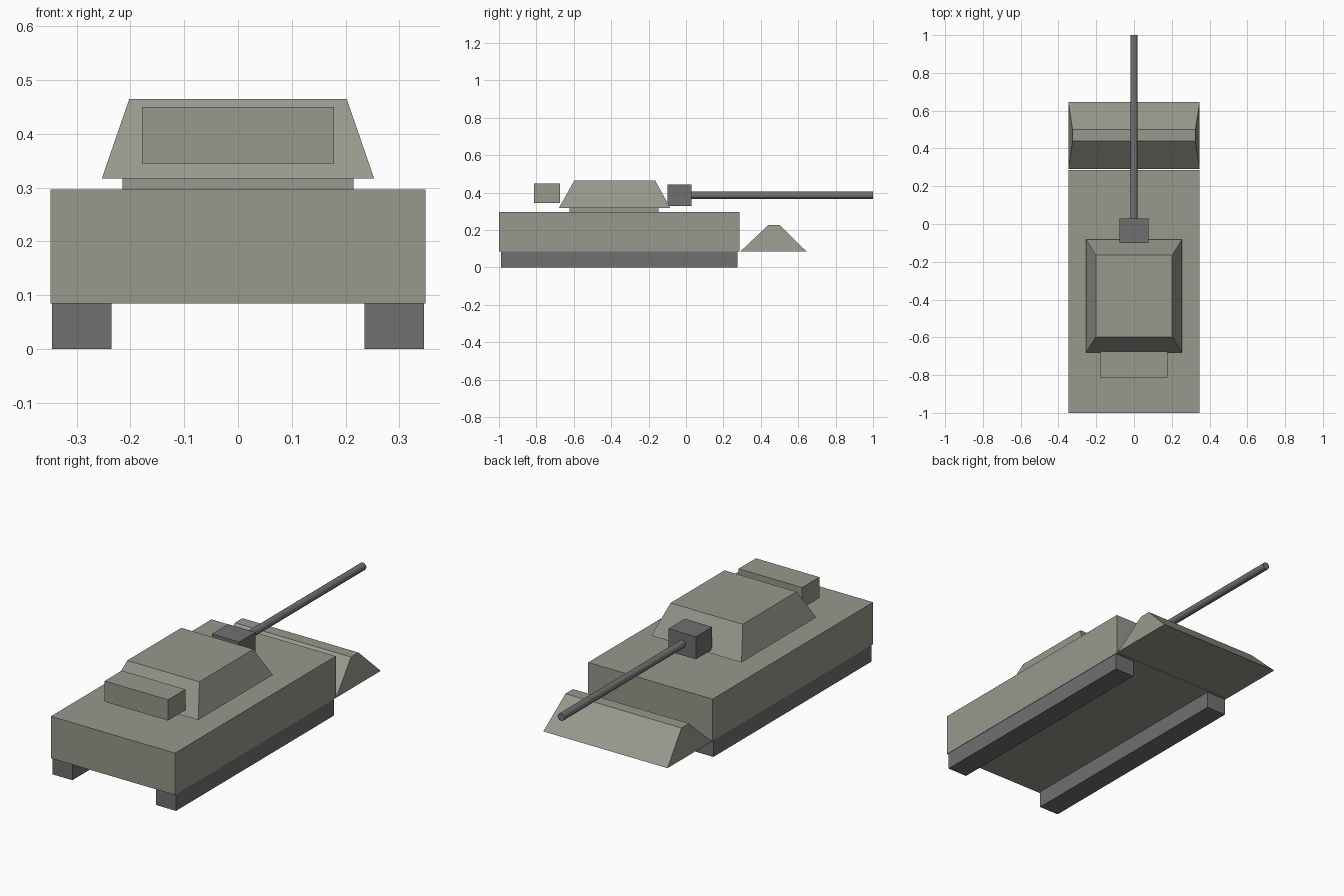
import bpy, bmesh, math
from mathutils import Vector

cube = bpy.data.objects.get("Cube")
if cube:
    bpy.data.objects.remove(cube, do_unlink=True)


def material(name, rgb):
    mat = bpy.data.materials.new(name)
    mat.use_nodes = True
    mat.diffuse_color = (*rgb, 1)
    mat.node_tree.nodes["Principled BSDF"].inputs["Base Color"].default_value = (*rgb, 1)
    return mat


olive = material("olive grey armour", (0.30, 0.32, 0.265))
steel = material("dark grey steel", (0.16, 0.16, 0.16))


def finish(name, bm, mat):
    bmesh.ops.recalc_face_normals(bm, faces=bm.faces)
    mesh = bpy.data.meshes.new(name)
    bm.to_mesh(mesh)
    bm.free()
    mesh.materials.append(mat)
    obj = bpy.data.objects.new(name, mesh)
    bpy.context.collection.objects.link(obj)
    return obj


def block(name, mat, x, y, z, top_x=None, top_y=None):
    """Box between (min, max) ranges; the top may have its own x and y ranges."""
    bm = bmesh.new()
    bmesh.ops.create_cube(bm, size=1)
    for v in bm.verts:
        top = v.co.z > 0
        xr = top_x if top and top_x else x
        yr = top_y if top and top_y else y
        v.co = Vector((xr[v.co.x > 0], yr[v.co.y > 0], z[top]))
    return finish(name, bm, mat)


def sym(half):
    return (-half, half)


# Hull and the sloped nose wedge
block("hull", olive, sym(0.348), (-1, 0.285), (0.085, 0.297))
block("nose_wedge", olive, sym(0.348), (0.29, 0.645), (0.085, 0.227),
      sym(0.325), (0.44, 0.5))

# Tracks on both sides
for side, x in (("left", (0.235, 0.346)), ("right", (-0.346, -0.235))):
    block(side + "_track", steel, x, (-0.99, 0.275), (0, 0.085))

# Turret with its base and rear storage box
block("turret_base", olive, sym(0.215), (-0.622, -0.147), (0.297, 0.317))
block("turret", olive, sym(0.253), (-0.68, -0.083), (0.317, 0.465),
      sym(0.202), (-0.597, -0.165))
block("turret_storage_box", olive, sym(0.178), (-0.813, -0.675), (0.345, 0.45))

# Gun mount and barrel
block("gun_mount", steel, sym(0.077), (-0.1, 0.03), (0.329, 0.443))
bpy.ops.mesh.primitive_cylinder_add(vertices=12, radius=0.019, depth=0.99,
                                    location=(0, 0.505, 0.386),
                                    rotation=(math.pi / 2, 0, 0))
barrel = bpy.context.object
barrel.name = "gun_barrel"
barrel.data.materials.append(steel)
